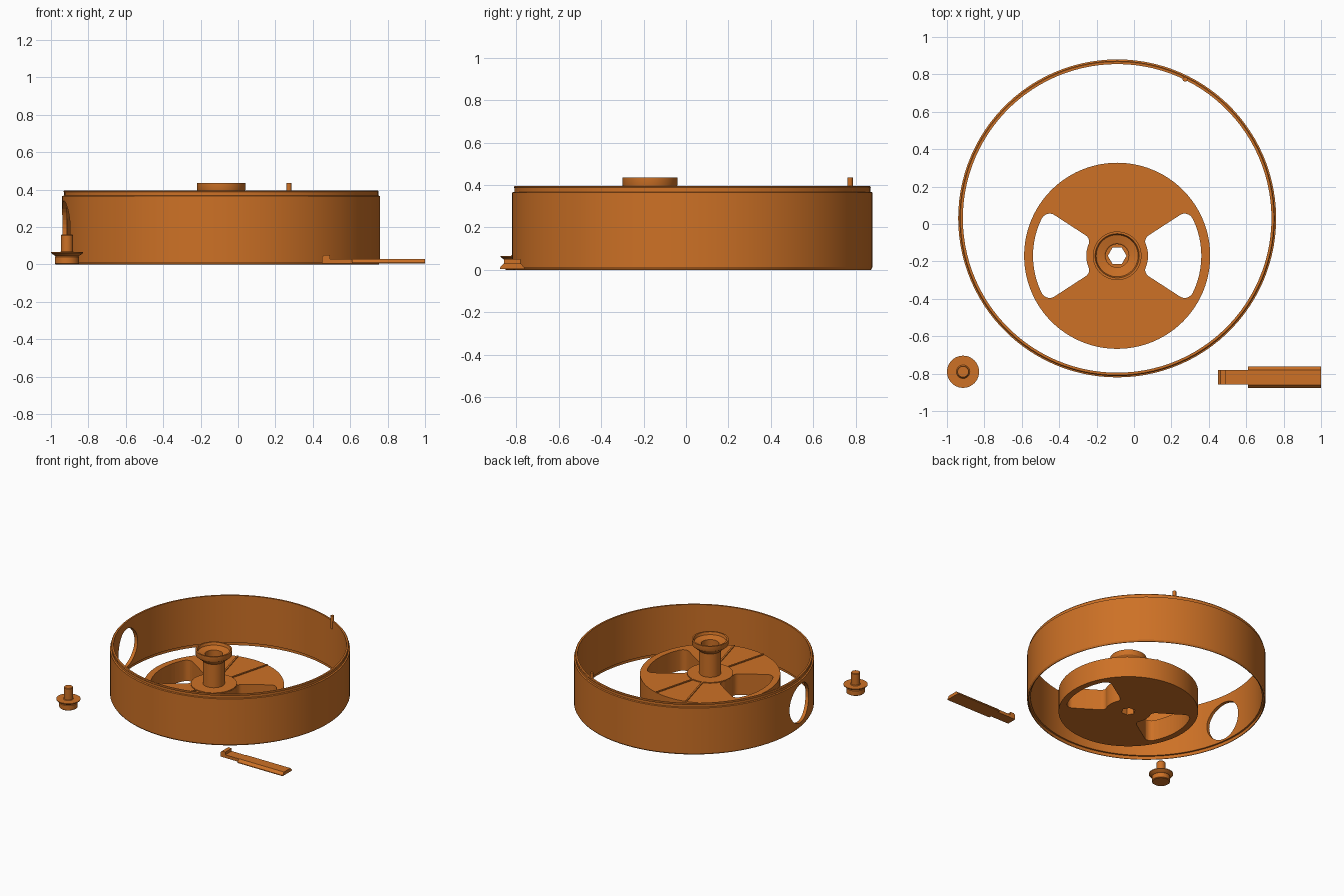
import bpy, bmesh, math
from mathutils import Matrix, Vector

if "Cube" in bpy.data.objects:
    bpy.data.objects.remove(bpy.data.objects["Cube"])

ORANGE = bpy.data.materials.new("burnt orange")
ORANGE.diffuse_color = (0.61, 0.165, 0.019, 1)
ORANGE.use_nodes = True
ORANGE.node_tree.nodes["Principled BSDF"].inputs["Base Color"].default_value = ORANGE.diffuse_color


def finish(name, bm, loc=(0, 0, 0), smooth=True):
    bmesh.ops.remove_doubles(bm, verts=bm.verts, dist=1e-5)
    bmesh.ops.recalc_face_normals(bm, faces=bm.faces)
    me = bpy.data.meshes.new(name)
    bm.to_mesh(me)
    bm.free()
    me.materials.append(ORANGE)
    ob = bpy.data.objects.new(name, me)
    ob.location = loc
    bpy.context.collection.objects.link(ob)
    if smooth:
        shade(ob)
    return ob


def activate(ob):
    bpy.ops.object.select_all(action='DESELECT')
    ob.select_set(True)
    bpy.context.view_layer.objects.active = ob


def shade(ob):
    activate(ob)
    bpy.ops.object.shade_smooth_by_angle(angle=math.radians(25))


def lathe(name, profile, loc, steps=96, closed=False):
    """Revolve (radius, height) points about z."""
    bm = bmesh.new()
    rings = []
    for i in range(steps):
        a = 2 * math.pi * i / steps
        rings.append([bm.verts.new((r * math.cos(a), r * math.sin(a), z)) for r, z in profile])
    n = len(profile)
    for i in range(steps):
        p, q = rings[i], rings[(i + 1) % steps]
        for j in range(n if closed else n - 1):
            k = (j + 1) % n
            if profile[j][0] == 0:
                bm.faces.new((p[j], q[k], p[k]))
            elif profile[k][0] == 0:
                bm.faces.new((p[j], q[j], p[k]))
            else:
                bm.faces.new((p[j], q[j], q[k], p[k]))
    return finish(name, bm, loc)


def prism(name, pts, z0, z1, loc=(0, 0, 0), matrix=None, smooth=False):
    """Extrude a 2D outline from z0 to z1, then transform it."""
    bm = bmesh.new()
    face = bm.faces.new([bm.verts.new((x, y, z0)) for x, y in pts])
    ext = bmesh.ops.extrude_face_region(bm, geom=[face])
    verts = [v for v in ext["geom"] if isinstance(v, bmesh.types.BMVert)]
    bmesh.ops.translate(bm, vec=(0, 0, z1 - z0), verts=verts)
    if matrix:
        bmesh.ops.transform(bm, matrix=matrix, verts=bm.verts)
    return finish(name, bm, loc, smooth)


def cut(ob, cutter):
    activate(ob)
    mod = ob.modifiers.new("cut", 'BOOLEAN')
    mod.operation = 'DIFFERENCE'
    mod.solver = 'EXACT'
    mod.object = cutter
    bpy.context.view_layer.update()
    bpy.ops.object.modifier_apply(modifier=mod.name)
    bpy.data.objects.remove(cutter)


def circle(r, n, turn=0):
    return [(r * math.cos(turn + 2 * math.pi * i / n), r * math.sin(turn + 2 * math.pi * i / n)) for i in range(n)]


# Housing ring with top lip and bottom rebate
RING = (-0.09, 0.03, 0)
ring = lathe("housing_ring", [
    (0.838, 0), (0.843, 0), (0.85, 0.012), (0.85, 0.365), (0.84, 0.368), (0.84, 0.385),
    (0.843, 0.39), (0.838, 0.395), (0.825, 0.395), (0.825, 0.025), (0.838, 0.025)],
    RING, steps=108, closed=True)

# Round side opening
turn = Matrix.Rotation(math.radians(188), 4, 'Z') @ Matrix.Rotation(math.radians(90), 4, 'Y')
hole = prism("opening_cutter", circle(0.15, 40), 0.6, 1.0, (RING[0], RING[1], 0.19), turn)
cut(ring, hole)
shade(ring)

# Locating pin on the inner side of the rim
pin_a = math.radians(64)
lathe("locating_pin", [(0, 0.33), (0.013, 0.335), (0.013, 0.435), (0, 0.435)],
      (RING[0] + 0.828 * math.cos(pin_a), RING[1] + 0.828 * math.sin(pin_a), 0), steps=16)

# Spool: drum, collar, shaft and dished flange in one turned piece
SPOOL = (-0.09, -0.17, 0)
spool = lathe("spool", [
    (0, 0), (0.4975, 0), (0.4975, 0.163), (0.163, 0.163), (0.163, 0.17), (0.078, 0.17),
    (0.078, 0.352), (0.128, 0.395), (0.13, 0.40), (0.13, 0.435), (0.118, 0.435),
    (0.112, 0.415), (0.068, 0.405), (0.062, 0.40), (0.062, 0.33), (0, 0.33)], SPOOL)


def window(side):
    """Sector with rounded corners, laid out in polar coordinates."""
    pts = []
    half = math.radians(33)
    corners = [(0.45, half, 0.05, 0), (0.165, half, 0.035, 90),
               (0.165, -half, 0.035, 180), (0.45, -half, 0.05, 270)]
    for r, t, f, start in corners:
        sr, st = (1 if r > 0.3 else -1), (1 if t > 0 else -1)
        rc = r - sr * f
        for i in range(9):
            a = math.radians(start + 90 * i / 8)
            rr = rc + f * math.cos(a)
            tt = t - st * f / rc + f / rc * math.sin(a)
            pts.append((rr, tt))
        if start in (90, 270):
            # arc between this corner and the next one
            end = -t + st * f / rc
            begin = t - st * f / rc
            pts += [(r, begin + (end - begin) * i / 12) for i in range(1, 12)]
    return [(side * r * math.cos(t), side * r * math.sin(t)) for r, t in pts]


# Two windows and the hexagonal drive socket
for side in (-1, 1):
    cut(spool, prism("window_cutter", window(side), -0.1, 0.25, SPOOL))
cut(spool, prism("socket_cutter", circle(0.05, 6), -0.1, 0.5, SPOOL))
shade(spool)

# Fine radial ribs on top of the drum
for deg in (75, 105, 255, 285):
    prism("spool_rib", [(0.15, -0.006), (0.495, -0.006), (0.495, 0.006), (0.15, 0.006)],
          0.155, 0.17, SPOOL, Matrix.Rotation(math.radians(deg), 4, 'Z'))

# Push knob
lathe("push_knob", [
    (0, 0), (0.06, 0), (0.065, 0.004), (0.065, 0.04), (0.06, 0.044), (0.07, 0.049),
    (0.086, 0.061), (0.086, 0.066), (0.036, 0.066), (0.032, 0.07), (0.032, 0.155),
    (0.029, 0.159), (0, 0.159)], (-0.914, -0.79, 0), steps=48)

# Sliding latch: bevelled wide plate, narrow tongue, raised catch
KEY_Y = -0.82
along_x = Matrix(((0, 0, 1, 0), (1, 0, 0, 0), (0, 1, 0, 0), (0, 0, 0, 1)))
prism("latch_plate", [(-0.058, 0.004), (0.058, 0.004), (0.058, 0.01), (0.04, 0.03), (-0.04, 0.03), (-0.058, 0.01)],
      0.61, 1.0, (0, KEY_Y, 0), along_x)
prism("latch_tongue", [(-0.039, 0.004), (0.039, 0.004), (0.039, 0.028), (-0.039, 0.028)],
      0.45, 0.62, (0, KEY_Y, 0), along_x)
along_y = Matrix(((1, 0, 0, 0), (0, 0, 1, 0), (0, 1, 0, 0), (0, 0, 0, 1)))
prism("latch_catch", [(0.45, 0.02), (0.492, 0.02), (0.492, 0.05), (0.462, 0.05), (0.45, 0.038)],
      -0.039, 0.039, (0, KEY_Y, 0), along_y)
